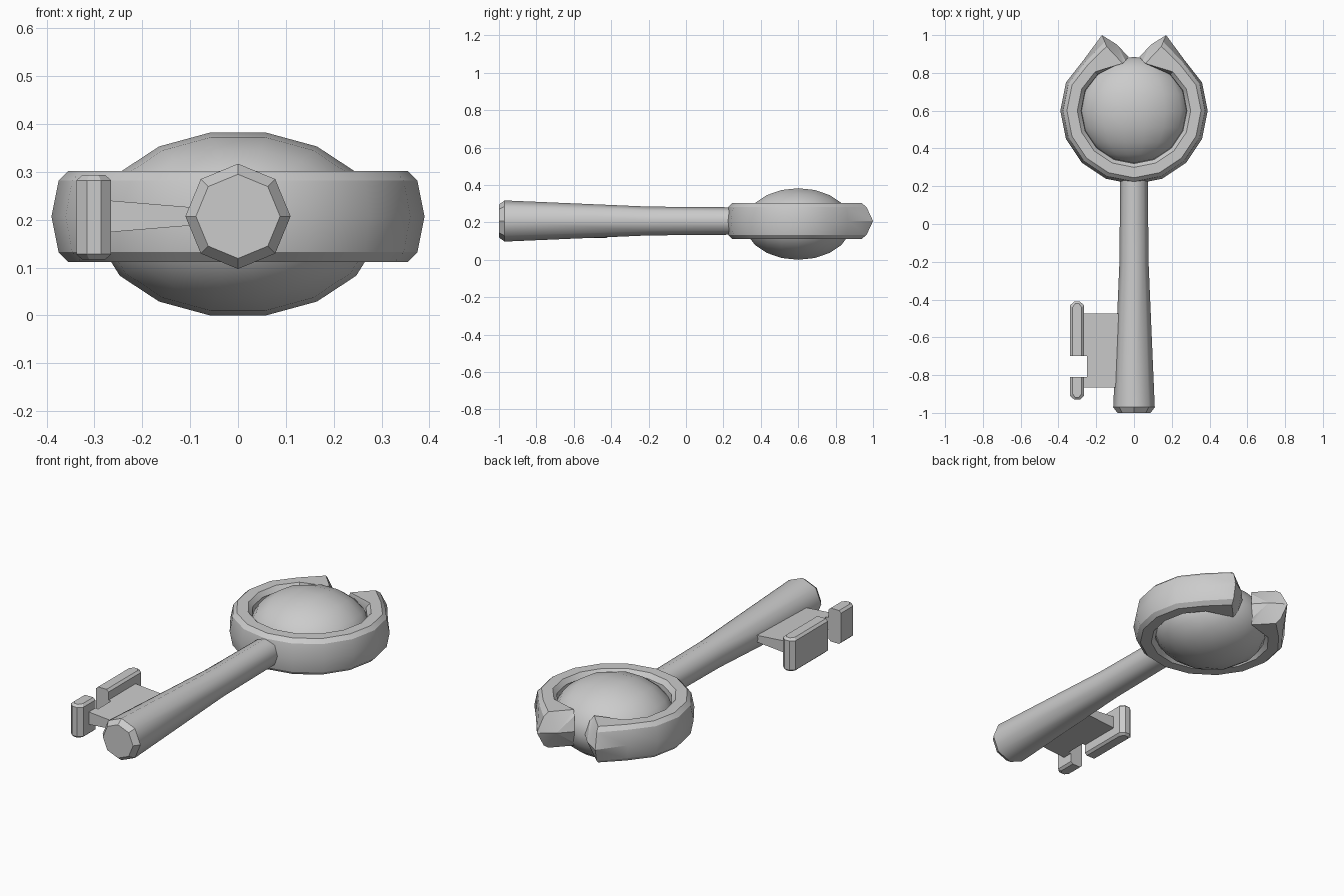
import bpy
import bmesh
from math import cos, sin, pi, radians
from mathutils import Matrix

if "Cube" in bpy.data.objects:
    bpy.data.objects.remove(bpy.data.objects["Cube"], do_unlink=True)

MID = 0.207  # height of the shaft axis

grey = bpy.data.materials.new("light_grey")
grey.use_nodes = True
grey.diffuse_color = (0.6, 0.6, 0.6, 1)
grey.node_tree.nodes["Principled BSDF"].inputs["Base Color"].default_value = (0.6, 0.6, 0.6, 1)


def finish(name, bm, angle):
    """Turn a bmesh into a shaded, coloured object."""
    bmesh.ops.recalc_face_normals(bm, faces=bm.faces)
    for f in bm.faces:
        f.smooth = True
    mesh = bpy.data.meshes.new(name)
    bm.to_mesh(mesh)
    bm.free()
    mesh.set_sharp_from_angle(angle=radians(angle))
    mesh.materials.append(grey)
    obj = bpy.data.objects.new(name, mesh)
    bpy.context.collection.objects.link(obj)
    return obj


def loft(rows, caps=True):
    """Bridge closed loops of points, optionally capping both ends."""
    bm = bmesh.new()
    loops = [[bm.verts.new(p) for p in row] for row in rows]
    for a, b in zip(loops, loops[1:]):
        for i in range(len(a)):
            j = (i + 1) % len(a)
            bm.faces.new((a[i], a[j], b[j], b[i]))
    if caps:
        bm.faces.new(loops[0])
        bm.faces.new(loops[-1])
    return bm, loops


# Tapered eight-sided shaft with a chamfered front end
stations = [(-1, 0.088), (-0.97, 0.11), (-0.2, 0.077), (0.27, 0.073)]
bm, loops = loft([[(r * sin(k * pi / 4), y, MID + r * cos(k * pi / 4)) for k in range(8)]
                  for y, r in stations])
shaft = finish("shaft", bm, 50)
for poly in shaft.data.polygons:
    if poly.center.y < -0.98 or len(poly.vertices) > 4:
        poly.use_smooth = False

# Open ring: half is swept from the shaft to the claw tip, then mirrored
half_profile = [(0.355, 0.095), (0.375, 0.075), (0.39, 0), (0.375, -0.075), (0.355, -0.095),
                (0.30, -0.095), (0.28, -0.072), (0.275, 0), (0.28, 0.072), (0.30, 0.095)]
half = []
for k in range(7):
    a = -pi / 2 + k * pi / 8
    shrink = 0.97 if k == 6 else 1
    half.append([(r * shrink * cos(a), 0.6 + r * shrink * sin(a), MID + z)
                 for r, z in half_profile])
tip = [(0.145, 0.94), (0.155, 0.965), (0.17, 1.0), (0.155, 0.965), (0.145, 0.94),
       (0.06, 0.85), (0.045, 0.865), (0.03, 0.885), (0.045, 0.865), (0.06, 0.85)]
half.append([(x, y, MID + z) for (x, y), (r, z) in zip(tip, half_profile)])
mirrored = [[(-x, y, z) for x, y, z in row] for row in half]
bm, loops = loft(mirrored[:0:-1] + half, caps=False)
# Claw ends folded along their middle height
for row, side in ((loops[0], -1), (loops[-1], 1)):
    ridge = bm.verts.new((0.09 * side, 0.95, MID))
    for i in range(10):
        bm.faces.new((row[i], row[(i + 1) % 10], ridge))
finish("claw_ring", bm, 30)

# Flattened ball held in the ring, poles along y
bm = bmesh.new()
shape = (Matrix.Translation((0, 0.6, 0.191)) @ Matrix.Diagonal((0.297, 0.285, 0.195, 1))
         @ Matrix.Rotation(pi / 2, 4, "X") @ Matrix.Rotation(pi / 16, 4, "Z"))
bmesh.ops.create_uvsphere(bm, u_segments=16, v_segments=10, radius=1, matrix=shape)
finish("ball", bm, 60)

# Notched plate, thicker towards the teeth
outline = [(-0.06, -0.865), (-0.27, -0.865), (-0.27, -0.81), (-0.25, -0.81),
           (-0.25, -0.70), (-0.27, -0.70), (-0.27, -0.475), (-0.06, -0.475)]
bm, loops = loft([[(x, y, MID + s * (0.016 - 0.082 * (x + 0.06))) for x, y in outline]
                  for s in (-1, 1)])
finish("key_plate", bm, 20)


# Two teeth, flat at the notch and chamfered at the far end
def tooth(name, cut, end):
    s = 1 if end > cut else -1
    rows = []
    for z, inset in ((-0.088, 0.012), (-0.077, 0), (0.077, 0), (0.088, 0.012)):
        w, e = 0.0365 - inset, end - s * inset
        pts = [(-w, cut), (-w, e - s * 0.02), (-w * 0.4, e),
               (w * 0.4, e), (w, e - s * 0.02), (w, cut)]
        rows.append([(x - 0.3015, y, MID - 0.002 + z) for x, y in pts])
    bm, _ = loft(rows)
    finish(name, bm, 20)


tooth("long_tooth", -0.70, -0.41)
tooth("short_tooth", -0.81, -0.93)
